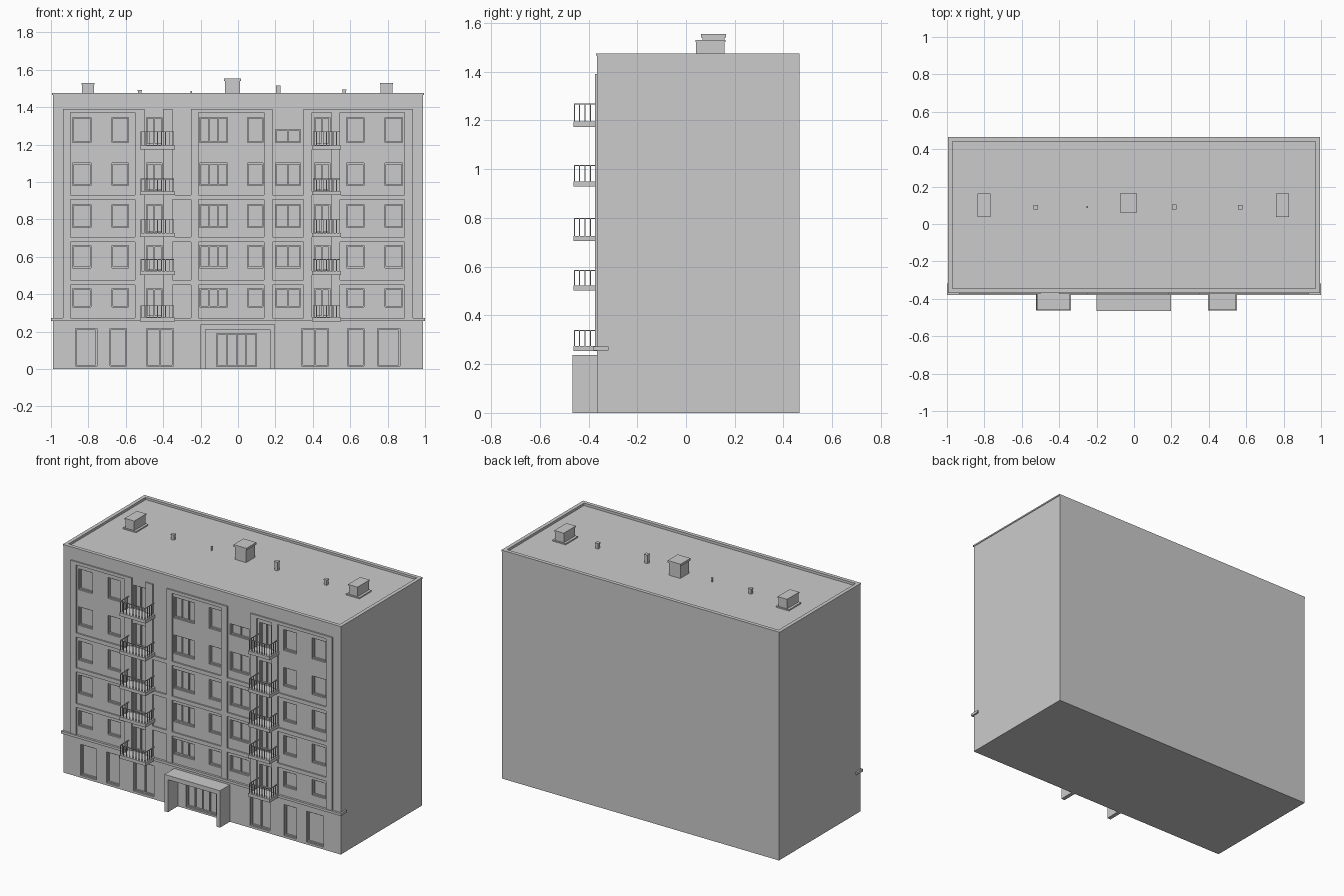
import bpy, bmesh

if "Cube" in bpy.data.objects:
    bpy.data.objects.remove(bpy.data.objects["Cube"])

WALL, BACK, ROOF = -0.365, 0.465, 1.458
RAISE, DEPTH = 0.009, 0.02


def finish(bm, name):
    bmesh.ops.recalc_face_normals(bm, faces=bm.faces)
    mesh = bpy.data.meshes.new(name)
    bm.to_mesh(mesh)
    bm.free()
    ob = bpy.data.objects.new(name, mesh)
    bpy.context.collection.objects.link(ob)
    return ob


def boxes(name, items):
    """One object made of axis-aligned boxes (x0, x1, y0, y1, z0, z1)."""
    bm = bmesh.new()
    for x0, x1, y0, y1, z0, z1 in items:
        for v in bmesh.ops.create_cube(bm, size=1)["verts"]:
            v.co = (x1 if v.co.x > 0 else x0,
                    y1 if v.co.y > 0 else y0,
                    z1 if v.co.z > 0 else z0)
    return finish(bm, name)


# Openings: (x0, x1, z0, z1, number of leaves)
floors = [(1.21, 1.345), (0.98, 1.10), (0.755, 0.88), (0.54, 0.66), (0.33, 0.43)]
slab_tops = [1.195, 0.95, 0.726, 0.523, 0.275]
rail_tops = [1.27, 1.017, 0.80, 0.587, 0.34]
openings = []
for i, (z0, z1) in enumerate(floors):
    for x0, x1, n in [(-0.885, -0.785, 1), (-0.675, -0.585, 1), (-0.205, -0.055, 3),
                      (0.05, 0.135, 1), (0.58, 0.675, 1), (0.785, 0.88, 1)]:
        openings.append((x0, x1, z0, z1, n))
    openings.append((0.2, 0.335, z0, 1.28 if i == 0 else z1, 2))
    for x0, x1 in [(-0.49, -0.405), (0.41, 0.492)]:
        openings.append((x0, x1, slab_tops[i] + 0.003, z1, 2))
for x0, x1, n in [(-0.87, -0.755, 1), (-0.685, -0.595, 1), (-0.49, -0.345, 2),
                  (0.34, 0.485, 2), (0.585, 0.675, 1), (0.745, 0.865, 1)]:
    openings.append((x0, x1, 0.015, 0.215, n))
openings.append((-0.115, 0.10, 0.012, 0.19, 4))

# Facade relief painted in order: raised frames, flush panels, recessed openings
bays = [(1.37, 0.93), (0.905, 0.705), (0.68, 0.475), (0.45, 0.272)]
paint = [(-0.935, -0.5, 0.272, 1.39, RAISE), (-0.4, -0.35, 0.272, 1.39, RAISE),
         (-0.25, 0.185, 0.272, 1.39, RAISE), (0.35, 0.935, 0.272, 1.39, RAISE),
         (0.395, 0.5, 0.272, 1.37, 0)]
for x0, x1 in [(-0.35, -0.25), (0.185, 0.35)]:
    for z in (0.905, 0.68, 0.45):
        paint.append((x0, x1, z, z + 0.025, RAISE))
for x0, x1 in [(-0.895, -0.55), (-0.21, 0.14), (0.545, 0.89)]:
    for top, bottom in bays:
        paint.append((x0, x1, bottom, top, 0))
paint += [(x0, x1, z0, z1, -DEPTH) for x0, x1, z0, z1, n in openings]

xs = sorted({-0.99, 0.99} | {x for p in paint for x in p[:2]})
zs = sorted({0.0, ROOF} | {z for p in paint for z in p[2:4]})


def y_at(i, j):
    x, z = (xs[i] + xs[i + 1]) / 2, (zs[j] + zs[j + 1]) / 2
    h = 0
    for x0, x1, z0, z1, d in paint:
        if x0 < x < x1 and z0 < z < z1:
            h = d
    return WALL - h


# Main block: relief front, then its outline extruded to the back
nx, nz = len(xs) - 1, len(zs) - 1
ys = [[y_at(i, j) for j in range(nz)] for i in range(nx)]
bm = bmesh.new()


def quad(*pts):
    bm.faces.new([bm.verts.new(p) for p in pts])


for i in range(nx):
    for j in range(nz):
        a, b, c, d, y = xs[i], xs[i + 1], zs[j], zs[j + 1], ys[i][j]
        quad((a, y, c), (b, y, c), (b, y, d), (a, y, d))
        if i + 1 < nx and ys[i + 1][j] != y:
            q = ys[i + 1][j]
            quad((b, y, c), (b, q, c), (b, q, d), (b, y, d))
        if j + 1 < nz and ys[i][j + 1] != y:
            q = ys[i][j + 1]
            quad((a, y, d), (b, y, d), (b, q, d), (a, q, d))
bmesh.ops.remove_doubles(bm, verts=bm.verts, dist=1e-5)
rim = [e for e in bm.edges if e.is_boundary
       and (all(abs(abs(v.co.x) - 0.99) < 1e-4 for v in e.verts)
            or all(v.co.z < 1e-4 for v in e.verts)
            or all(v.co.z > ROOF - 1e-4 for v in e.verts))]
ext = bmesh.ops.extrude_edge_only(bm, edges=rim)["geom"]
for v in ext:
    if isinstance(v, bmesh.types.BMVert):
        v.co.y = BACK
bmesh.ops.contextual_create(bm, geom=[e for e in ext if isinstance(e, bmesh.types.BMEdge)
                                      and all(v.co.y > BACK - 1e-4 for v in e.verts)])
finish(bm, "building_block")

# Window and door frames
bars, t = [], 0.007
for x0, x1, z0, z1, n in openings:
    y0, y1 = WALL + 0.011, WALL + DEPTH
    bars += [(x0, x1, y0, y1, z0, z0 + t), (x0, x1, y0, y1, z1 - t, z1)]
    for k in range(n + 1):
        x = x0 + (x1 - x0 - t) * k / n
        bars.append((x, x + t, y0, y1, z0 + t, z1 - t))
boxes("window_frames", bars)

# Ledge above the ground floor
boxes("ledge", [(-1.0, 1.0, WALL - 0.014, -0.318, 0.256, 0.272)])

# Parapet with a thin overhanging lip
ring = []
for z0, z1, o, w in [(ROOF, 1.466, 0, 0.018), (1.466, 1.475, 0.004, 0.024)]:
    X, f, b = 0.99 + o, WALL - o, BACK
    ring += [(-X, X, f, f + w, z0, z1), (-X, X, b - w, b, z0, z1),
             (-X, -X + w, f + w, b - w, z0, z1), (X - w, X, f + w, b - w, z0, z1)]
boxes("parapet", ring)

# Entrance portal
boxes("entrance_portal", [(-0.2, -0.175, -0.465, WALL, 0, 0.21),
                          (0.172, 0.197, -0.465, WALL, 0, 0.21),
                          (-0.2, 0.197, -0.465, WALL, 0.21, 0.238)])

# Balconies: slabs and railings
slabs, rails = [], []
r, yf = 0.004, -0.46
for x0, x1 in [(-0.525, -0.337), (0.396, 0.55)]:
    for s, top in zip(slab_tops, rail_tops):
        slabs.append((x0, x1, yf - 0.002, WALL, s - 0.021, s))
        a, b = x0 + 0.004, x1 - 0.004
        rails += [(a, b, yf, yf + r, top - r, top),
                  (a, a + r, yf + r, WALL, top - r, top),
                  (b - r, b, yf + r, WALL, top - r, top)]
        for k in range(9):
            x = a + (b - a - r) * k / 8
            rails.append((x, x + r, yf, yf + r, s, top - r))
        for k in range(1, 4):
            y = yf + 0.022 * k
            rails += [(a, a + r, y, y + r, s, top - r), (b - r, b, y, y + r, s, top - r)]
boxes("balcony_slabs", slabs)
boxes("balcony_railings", rails)

# Roof: end ventilation housings, stair box, chimneys
for name, x in [("vent_left", -0.802), ("vent_right", 0.794)]:
    boxes(name, [(x - 0.047, x + 0.047, 0.038, 0.162, ROOF, ROOF + 0.008),
                 (x - 0.031, x + 0.031, 0.042, 0.158, ROOF + 0.008, 1.522),
                 (x - 0.034, x + 0.034, 0.038, 0.162, 1.522, 1.53)])
boxes("stair_box", [(-0.07, 0.01, 0.068, 0.158, ROOF, 1.54),
                    (-0.076, 0.016, 0.062, 0.164, 1.54, 1.554)])
for n, (x, w, top) in enumerate([(-0.525, 0.01, 1.492), (-0.25, 0.003, 1.486),
                                 (0.215, 0.011, 1.515), (0.568, 0.01, 1.494)]):
    boxes(f"chimney_{n + 1}", [(x - w, x + w, 0.09 - w, 0.09 + w, ROOF, top - 0.006),
                               (x - w - 0.002, x + w + 0.002, 0.088 - w, 0.092 + w, top - 0.006, top)])
